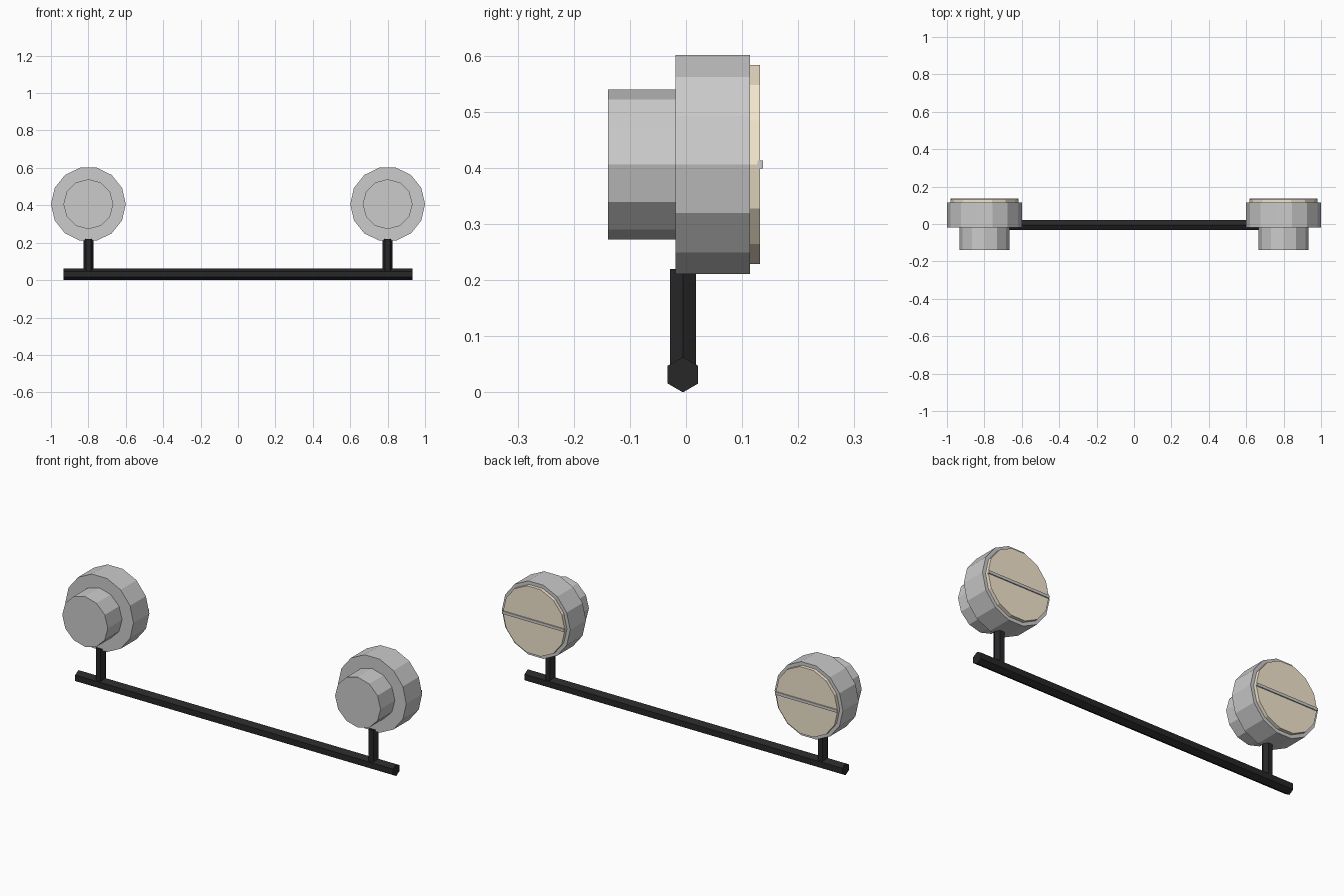
import bpy, bmesh, math
from mathutils import Vector

if "Cube" in bpy.data.objects:
    bpy.data.objects.remove(bpy.data.objects["Cube"])


def material(name, rgb):
    m = bpy.data.materials.new(name)
    m.diffuse_color = (*rgb, 1)
    m.use_nodes = True
    m.node_tree.nodes["Principled BSDF"].inputs["Base Color"].default_value = m.diffuse_color
    return m


black = material("black_metal", (0.02, 0.02, 0.022))
cream = material("cream_lens", (0.9, 0.8, 0.62))


def add_mesh(name, bm, mat):
    bmesh.ops.recalc_face_normals(bm, faces=bm.faces)
    me = bpy.data.meshes.new(name)
    bm.to_mesh(me)
    bm.free()
    if mat:
        me.materials.append(mat)
    ob = bpy.data.objects.new(name, me)
    bpy.context.collection.objects.link(ob)
    return ob


def prism(name, start, axis, length, radius, sides, first, mat=None):
    """Flat-sided cylinder from start along +axis; first vertex points along 'first'."""
    axis, first, start = Vector(axis), Vector(first), Vector(start)
    side = axis.cross(first)
    bm = bmesh.new()
    ring = []
    for i in range(sides):
        a = 2 * math.pi * i / sides
        ring.append(bm.verts.new(start + radius * (math.cos(a) * first + math.sin(a) * side)))
    face = bm.faces.new(ring)
    new = bmesh.ops.extrude_face_region(bm, geom=[face], use_keep_orig=True)["geom"]
    bmesh.ops.translate(bm, vec=axis * length,
                        verts=[v for v in new if isinstance(v, bmesh.types.BMVert)])
    return add_mesh(name, bm, mat)


def box(name, center, size, mat=None):
    bm = bmesh.new()
    bmesh.ops.create_cube(bm, size=1)
    bmesh.ops.scale(bm, vec=size, verts=bm.verts)
    bmesh.ops.translate(bm, vec=center, verts=bm.verts)
    return add_mesh(name, bm, mat)


X, Y, Z = (1, 0, 0), (0, 1, 0), (0, 0, 1)
LAMP_Z = 0.406

# hexagonal mounting bar
prism("mounting_bar", (-0.932, -0.0055, 0.0315), X, 1.864, 0.0315, 6, Z, black)

for label, x in (("left", -0.8), ("right", 0.8)):
    # post between bar and lamp
    prism(label + "_post", (x, -0.0055, 0.035), Z, 0.185, 0.0265, 6, X, black)
    # stepped lamp housing
    prism(label + "_lamp_rear", (x, -0.139, LAMP_Z), Y, 0.12, 0.1335, 12, X)
    prism(label + "_lamp_body", (x, -0.019, LAMP_Z), Y, 0.133, 0.2, 14, X)
    # lens and the thin strip across it
    prism(label + "_lens", (x, 0.114, LAMP_Z), Y, 0.018, 0.1815, 14, X, cream)
    box(label + "_lens_strip", (x, 0.1325, LAMP_Z), (0.363, 0.01, 0.015))
